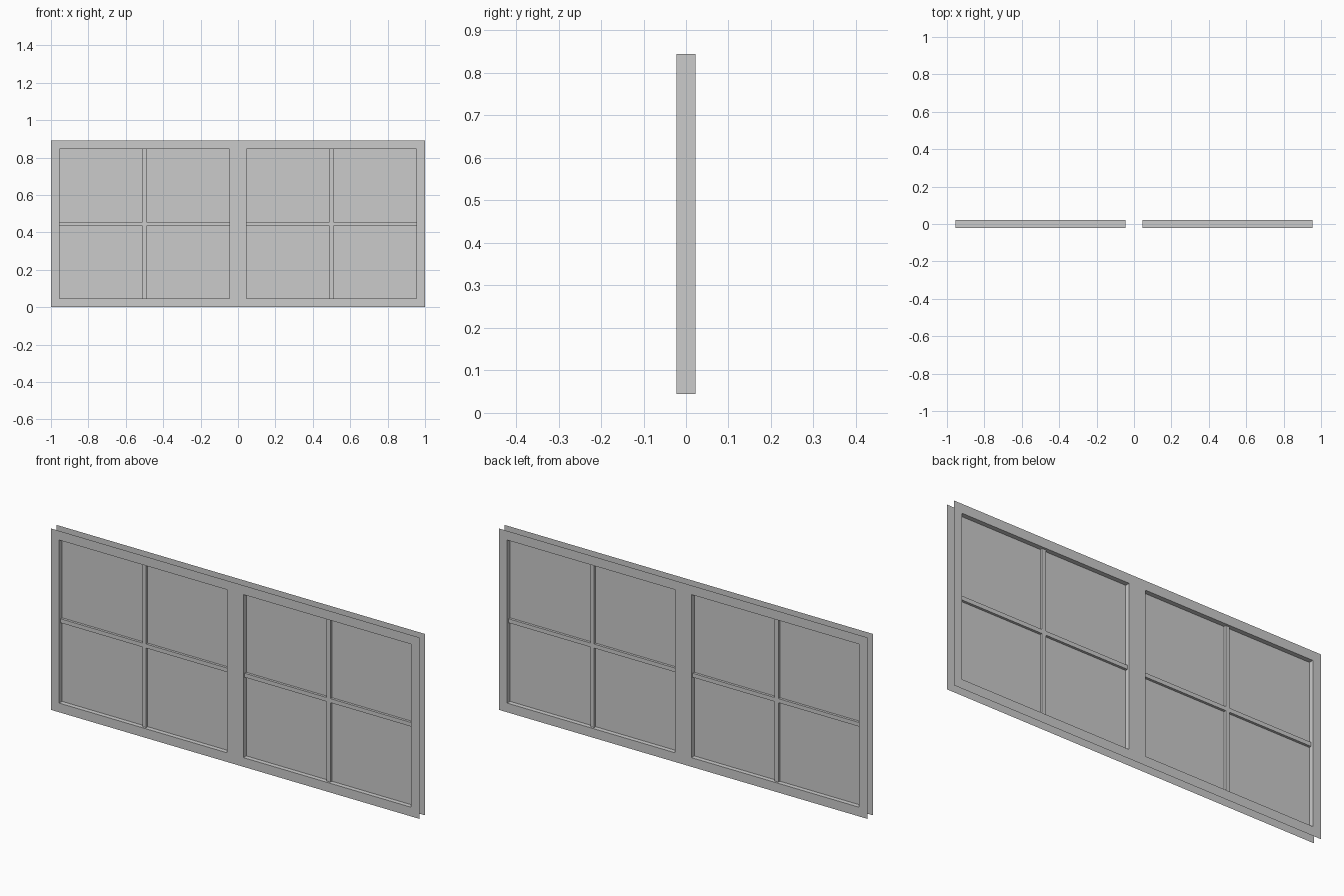
import bpy, bmesh

if "Cube" in bpy.data.objects:
    bpy.data.objects.remove(bpy.data.objects["Cube"])

W, H = 1.0, 0.89            # half width, height
D, BAR, B = 0.0225, 0.012, 0.01  # frame half depth, bar half depth, bar half width
X0, X1, Z0, Z1 = 0.045, 0.955, 0.045, 0.845
XC, ZC = (X0 + X1) / 2, (Z0 + Z1) / 2


def lattice(name, xs, zs, depth, holes):
    """Front and back skins on a grid, with inner walls around each hole cell."""
    bm = bmesh.new()

    def quad(pts):
        return bm.faces.new([bm.verts.new(p) for p in pts])

    for i in range(len(xs) - 1):
        for j in range(len(zs) - 1):
            a, b, c, d = xs[i], xs[i + 1], zs[j], zs[j + 1]
            ring = [(a, c), (b, c), (b, d), (a, d)]
            if (i, j) not in holes:
                quad([(x, -depth, z) for x, z in ring])
                quad([(x, depth, z) for x, z in reversed(ring)])
                continue
            # Walls face into the opening; only where a solid cell adjoins
            steps = [(0, -1), (1, 0), (0, 1), (-1, 0)]
            for k, (di, dj) in enumerate(steps):
                ni, nj = i + di, j + dj
                if 0 <= ni < len(xs) - 1 and 0 <= nj < len(zs) - 1:
                    (px, pz), (qx, qz) = ring[k], ring[(k + 1) % 4]
                    quad([(px, -depth, pz), (qx, -depth, qz),
                          (qx, depth, qz), (px, depth, pz)])
    bmesh.ops.remove_doubles(bm, verts=bm.verts, dist=1e-5)
    bmesh.ops.dissolve_limit(bm, angle_limit=0.01, verts=bm.verts, edges=bm.edges)
    return finish(name, bm)


def finish(name, bm):
    mesh = bpy.data.meshes.new(name)
    bm.to_mesh(mesh)
    bm.free()
    obj = bpy.data.objects.new(name, mesh)
    bpy.context.collection.objects.link(obj)
    return obj


# Outer frame: open at its outside edges, two openings
lattice("window_frame", [-W, -X1, -X0, X0, X1, W], [0, Z0, Z1, H], D,
        {(1, 1), (3, 1)})

for side, s in (("left", -1), ("right", 1)):
    cx = s * XC
    hw = (X1 - X0) / 2
    xs = [cx - hw, cx - B, cx + B, cx + hw]
    zs = [Z0, ZC - B, ZC + B, Z1]
    # Cross-shaped glazing bars
    cells = {(i, j) for i in (0, 2) for j in (0, 2)}
    lattice(side + "_glazing_bars", xs, zs, BAR, cells)
    # Four glass panes between the bars
    bm = bmesh.new()
    for i, j in sorted(cells):
        bm.faces.new([bm.verts.new((x, 0, z)) for x, z in (
            (xs[i], zs[j]), (xs[i + 1], zs[j]),
            (xs[i + 1], zs[j + 1]), (xs[i], zs[j + 1]))])
    finish(side + "_glass", bm)
